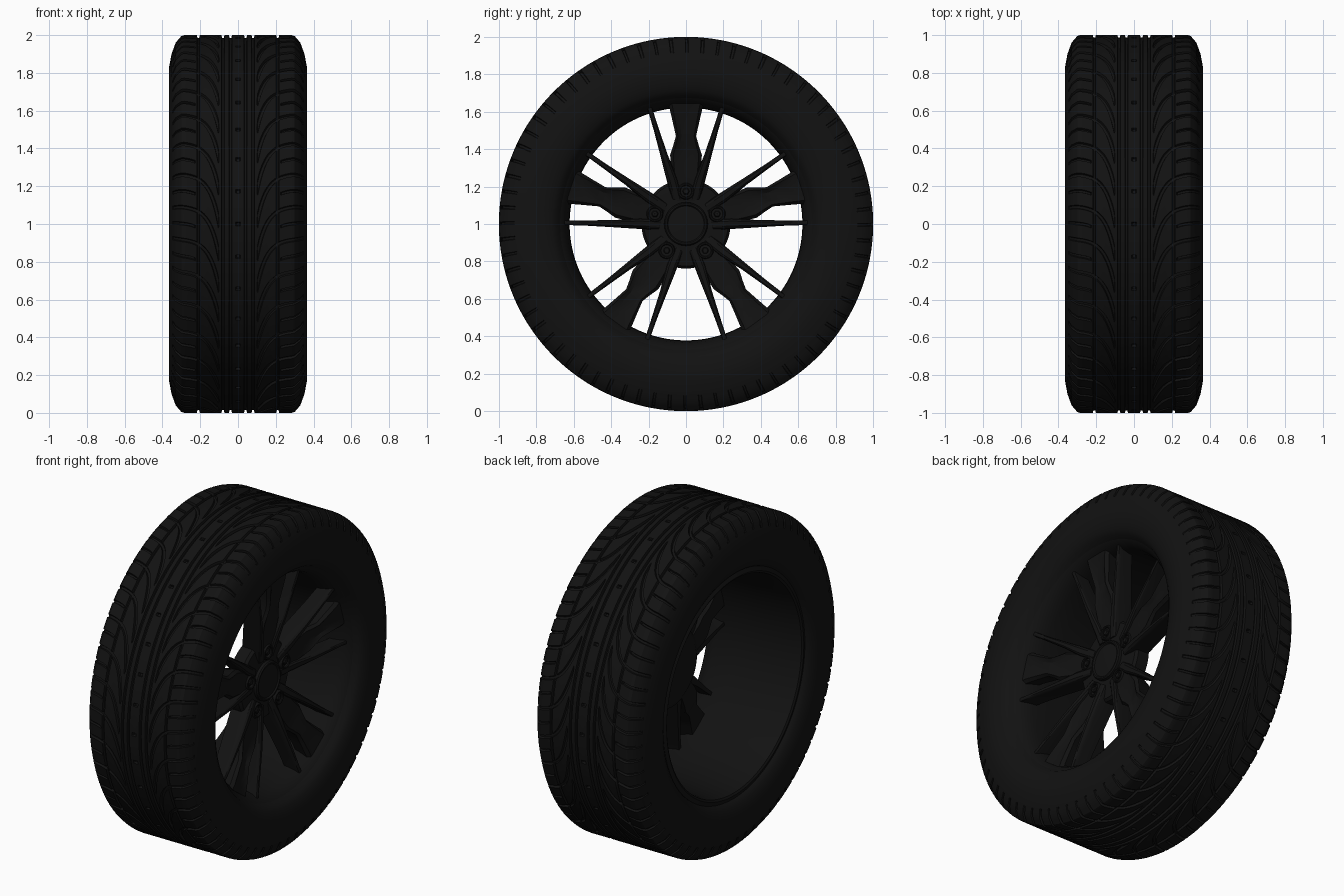
import bpy, bmesh, math
from math import sin, cos, pi, exp, sqrt, tau

if "Cube" in bpy.data.objects:
    bpy.data.objects.remove(bpy.data.objects["Cube"])

black = bpy.data.materials.new("black")
black.diffuse_color = (0.006, 0.006, 0.006, 1)
black.use_nodes = True
black.node_tree.nodes["Principled BSDF"].inputs["Base Color"].default_value = black.diffuse_color


def finish(name, bm, angle=30):
    bmesh.ops.recalc_face_normals(bm, faces=bm.faces)
    me = bpy.data.meshes.new(name)
    bm.to_mesh(me)
    bm.free()
    ob = bpy.data.objects.new(name, me)
    bpy.context.collection.objects.link(ob)
    me.materials.append(black)
    bpy.ops.object.select_all(action='DESELECT')
    ob.select_set(True)
    bpy.context.view_layer.objects.active = ob
    bpy.ops.object.shade_smooth_by_angle(angle=math.radians(angle))
    return ob


def skin(bm, rings, close_u, close_v=True):
    """Quads between successive rings of vertices."""
    n = len(rings)
    for i in range(n if close_u else n - 1):
        a, b = rings[i], rings[(i + 1) % n]
        m = len(a)
        for j in range(m if close_v else m - 1):
            k = (j + 1) % m
            bm.faces.new((a[j], a[k], b[k], b[j]))


def lathe(bm, profile, n=96, cy=0, cz=1):
    """Closed (x, r) profile turned around an axis along x."""
    rings = [[bm.verts.new((x, cy + r * cos(tau * i / n), cz + r * sin(tau * i / n)))
              for x, r in profile] for i in range(n)]
    skin(bm, rings, True)


# --- Tire: grid whose rows follow the curved side grooves ---
PITCHES = 36
P = tau / PITCHES
SHAPE = [(0, 1), (.285, 1), (.30, .995), (.33, .96), (.352, .90), (.365, .83)]
DEPTH = .014


def radius(a):
    for (x0, r0), (x1, r1) in zip(SHAPE, SHAPE[1:]):
        if a <= x1:
            return r0 + (r1 - r0) * (a - x0) / (x1 - x0)
    return SHAPE[-1][1]


def sweep(a):
    return .27 * (1 - exp(-max(a - .10, 0) / .05))


def groove_w(a):
    slope = 5.4 * exp(-(a - .10) / .05) if a > .10 else 0
    return min(.010 * sqrt(1 + slope * slope), .045)


# half columns: (distance from centre, radius, ring groove flag)
cols = [(a, radius(a), False) for a in (
    .008, .014, .10, .104, .112, .12, .13, .14, .152, .165, .18, .195, .225, .23,
    .25, .27, .285, .30, .315, .33, .341, .346, .352, .36, .365)]
for c in (.04, .08, .21):
    cols += [(c + d * .008, 1, abs(d) < 1) for d in (-1, -.6, .6, 1)]
cols.sort()
cols += [(x, r, False) for x, r in ((.365, .79), (.358, .75), (.347, .715), (.33, .69), (.29, .665))]
columns = [(-a, r, g) for a, r, g in reversed(cols)] + cols

bm = bmesh.new()
rings = []
for x, r, ring_groove in columns:
    a = abs(x)
    tread = r > .84
    long_on = tread and (.102 < a < .343 or a < .01)
    short_on = tread and .227 < a < .343
    wa, wb = groove_w(a), .008
    rows = [(-wa, 0), (-.65 * wa, long_on), (.65 * wa, long_on), (wa, 0),
            (P / 2 - wb, 0), (P / 2 - .65 * wb, short_on), (P / 2 + .65 * wb, short_on), (P / 2 + wb, 0)]
    ring = []
    for p in range(PITCHES):
        for off, cut in rows:
            t = p * P + off + sweep(a)
            R = r - (DEPTH if ring_groove or cut else 0)
            ring.append(bm.verts.new((x, -R * cos(t), 1 + R * sin(t))))
    rings.append(ring)
skin(bm, rings, False)
finish("tire", bm, 28)

# --- Rim: flared front lip and smooth deep barrel ---
bm = bmesh.new()
lathe(bm, [(.315, .72), (.333, .718), (.338, .708), (.333, .697), (.315, .69), (.305, .675),
           (.285, .655), (.25, .635), (.20, .625), (.10, .622), (-.10, .628), (-.28, .64),
           (-.325, .648), (-.332, .66), (-.32, .69), (-.27, .69), (-.24, .655), (0, .64),
           (.24, .66), (.27, .70)], 120)
finish("rim", bm)


# --- Spokes ---
def spoke(bm, beta, side, sections):
    """sections: (r, offset, half width, front x, back x, centre rise)"""
    rings = []
    for r, t0, w, xf, xb, rise in sections:
        ring = []
        for k, x in ((-.8, xb), (-1, xf - .018), (-.8, xf), (-.45, xf + rise), (.45, xf + rise),
                     (.8, xf), (1, xf - .018), (.8, xb)):
            t = side * (t0 + k * w)
            ring.append(bm.verts.new((x, r * sin(beta) + t * cos(beta),
                                      1 + r * cos(beta) - t * sin(beta))))
        rings.append(ring)
    skin(bm, rings, False)
    bm.faces.new(rings[0])
    bm.faces.new(rings[-1])


wide = [(.10, 0, .06, .185, .09, 0), (.22, 0, .068, .20, .09, 0), (.31, 0, .08, .215, .10, -.004),
        (.37, 0, .085, .226, .115, -.012), (.42, 0, .068, .236, .13, -.015),
        (.47, 0, .054, .246, .145, -.015), (.55, 0, .072, .260, .16, -.012),
        (.61, 0, .086, .270, .17, -.008), (.645, 0, .095, .272, .17, 0)]
thin = [(.13, .045, .03, .19, .09, .006), (.24, .075, .030, .212, .10, .008),
        (.37, .118, .020, .236, .13, .008), (.50, .157, .015, .257, .16, .006),
        (.60, .188, .013, .272, .18, .004), (.64, .200, .015, .277, .18, 0)]
bm_w, bm_t, bm_l = bmesh.new(), bmesh.new(), bmesh.new()
for i in range(5):
    b = tau * i / 5
    spoke(bm_w, b, 1, wide)
    for s in (1, -1):
        spoke(bm_t, b, s, thin)
    # lug socket ring and nut on each spoke root
    cy, cz = .175 * sin(b), 1 + .175 * cos(b)
    lathe(bm_l, [(.17, .030), (.205, .030), (.209, .034), (.209, .040), (.20, .045), (.17, .045)], 24, cy, cz)
    lathe(bm_l, [(.17, .001), (.208, .001), (.208, .014), (.202, .019), (.17, .019)], 6, cy, cz)
finish("wide_spokes", bm_w)
finish("thin_spokes", bm_t)
finish("lug_nuts", bm_l)

# --- Hub with raised centre cap ---
bm = bmesh.new()
lathe(bm, [(.07, .001), (.07, .20), (.09, .235), (.165, .238), (.18, .225), (.188, .14), (.188, .001)], 60)
finish("hub", bm)
bm = bmesh.new()
lathe(bm, [(.15, .001), (.15, .118), (.205, .116), (.212, .110), (.212, .102), (.204, .096),
           (.207, .06), (.209, .001)], 48)
finish("centre_cap", bm)
